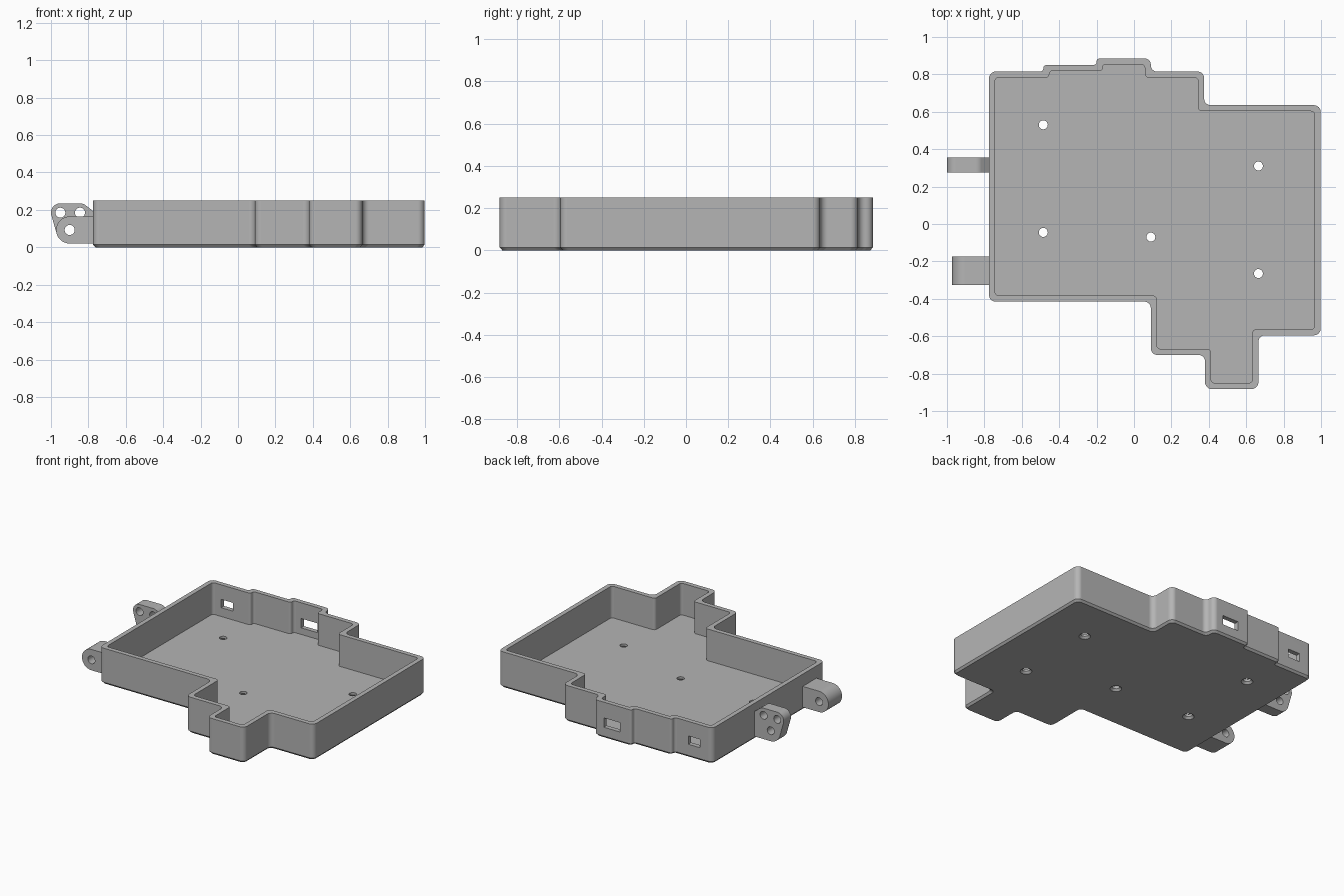
import bpy
import bmesh
from math import cos, sin, tan, pi, radians
from mathutils import Vector, Matrix
from mathutils.geometry import convex_hull_2d

default = bpy.data.objects.get("Cube")
if default:
    bpy.data.objects.remove(default, do_unlink=True)

grey = bpy.data.materials.new("plain grey")
grey.use_nodes = True
colour = (0.46, 0.46, 0.46, 1)
grey.diffuse_color = colour
grey.node_tree.nodes["Principled BSDF"].inputs["Base Color"].default_value = colour


def make_object(name, bm):
    bmesh.ops.recalc_face_normals(bm, faces=bm.faces)
    mesh = bpy.data.meshes.new(name)
    bm.to_mesh(mesh)
    bm.free()
    mesh.materials.append(grey)
    obj = bpy.data.objects.new(name, mesh)
    bpy.context.collection.objects.link(obj)
    return obj


def activate(obj):
    bpy.ops.object.select_all(action='DESELECT')
    obj.select_set(True)
    bpy.context.view_layer.objects.active = obj


def cut(obj, cutter):
    cutter.hide_render = True
    mod = obj.modifiers.new("openings", 'BOOLEAN')
    mod.object = cutter
    mod.operation = 'DIFFERENCE'
    mod.solver = 'EXACT'
    activate(obj)
    bpy.ops.object.modifier_apply(modifier=mod.name)
    bpy.data.objects.remove(cutter, do_unlink=True)


def finish(obj):
    activate(obj)
    bpy.ops.object.shade_smooth_by_angle(angle=radians(32))
    mod = obj.modifiers.new("even normals", 'WEIGHTED_NORMAL')
    mod.keep_sharp = True


def rounded_outline(points, inset, radius, steps=6):
    """Inset a counter-clockwise right-angled outline and fillet its corners."""
    pts = [Vector(p) for p in points]
    n = len(pts)
    moved = []
    for i, p in enumerate(pts):
        a = (p - pts[i - 1]).normalized()
        b = (pts[(i + 1) % n] - p).normalized()
        moved.append(p + inset * (Vector((-a.y, a.x)) + Vector((-b.y, b.x))))
    loop = []
    for i, p in enumerate(moved):
        back, ahead = moved[i - 1] - p, moved[(i + 1) % n] - p
        r = min(radius, 0.47 * back.length, 0.47 * ahead.length)
        u, v = back.normalized(), ahead.normalized()
        centre = p + r * (u + v)
        for k in range(steps + 1):
            t = k / steps * pi / 2
            loop.append(centre - r * (v * cos(t) + u * sin(t)))
    return loop


# Tray shell: chamfered foot, wall, rim and pocket floor
outline = [(-0.775, -0.415), (0.09, -0.415), (0.09, -0.70), (0.38, -0.70),
           (0.38, -0.882), (0.665, -0.882), (0.665, -0.595), (0.998, -0.595),
           (0.998, 0.635), (0.375, 0.635), (0.375, 0.815), (0.09, 0.815),
           (0.09, 0.885), (-0.2, 0.885), (-0.2, 0.85), (-0.485, 0.85),
           (-0.485, 0.815), (-0.775, 0.815)]
bm = bmesh.new()
rings = []
for inset, radius, z in [(0.012, 0.03, 0), (0, 0.035, 0.014), (0, 0.035, 0.25),
                         (0.032, 0.02, 0.25), (0.032, 0.02, 0.03)]:
    rings.append([bm.verts.new((p.x, p.y, z))
                  for p in rounded_outline(outline, inset, radius)])
for low, high in zip(rings, rings[1:]):
    for i in range(len(low)):
        bm.faces.new((low[i - 1], low[i], high[i], high[i - 1]))
bm.faces.new(rings[0][::-1])
bm.faces.new(rings[-1])
tray = make_object("tray", bm)

# Countersunk screw holes in the floor and two windows in the back wall
bm = bmesh.new()
for x, y in [(-0.485, 0.53), (0.665, 0.31), (-0.485, -0.045),
             (0.09, -0.07), (0.665, -0.265)]:
    profile = [(0.037, -0.01), (0.037, 0), (0.024, 0.014), (0.024, 0.06)]
    circles = [[bm.verts.new((x + r * cos(k * pi / 12), y + r * sin(k * pi / 12), z))
                for k in range(24)] for r, z in profile]
    for low, high in zip(circles, circles[1:]):
        for k in range(24):
            bm.faces.new((low[k - 1], low[k], high[k], high[k - 1]))
    bm.faces.new(circles[0][::-1])
    bm.faces.new(circles[-1])
for x, z, width, height in [(-0.633, 0.12, 0.09, 0.058), (-0.05, 0.108, 0.125, 0.065)]:
    bmesh.ops.create_cube(bm, size=1, matrix=Matrix.Translation((x, 0.83, z))
                          @ Matrix.Diagonal((width, 0.2, height, 1)))
cut(tray, make_object("tray_cutter", bm))
finish(tray)


def circle_points(x, z, r, count=32):
    return [Vector((x + r * cos(2 * pi * k / count), z + r * sin(2 * pi * k / count)))
            for k in range(count)]


def prism(name, points, y0, y1):
    bm = bmesh.new()
    front = [bm.verts.new((p[0], y0, p[1])) for p in points]
    back = [bm.verts.new((p[0], y1, p[1])) for p in points]
    bm.faces.new(front)
    bm.faces.new(back[::-1])
    for i in range(len(points)):
        bm.faces.new((front[i - 1], front[i], back[i], back[i - 1]))
    return make_object(name, bm)


def lug(name, lobes, wall_points, holes, y0, y1):
    """Side lug: hull of round lobes and the wall edge, with pin holes along y."""
    cloud = [p for lobe in lobes for p in circle_points(*lobe)]
    cloud += [Vector(p) for p in wall_points]
    obj = prism(name, [cloud[i] for i in convex_hull_2d(cloud)], y0, y1)
    for x, z in holes:
        cut(obj, prism("pin_cutter", circle_points(x, z, 0.027, 24), y0 - 0.05, y1 + 0.05))
    finish(obj)


# Mounting lugs on the right side
pivot = (-0.9, 0.0925)
lug("front_lug", [(*pivot, 0.0725)], [(-0.77, 0.02), (-0.77, 0.165)],
    [pivot], -0.325, -0.175)
lug("back_lug", [(*pivot, 0.0725), (-0.95, 0.185, 0.05), (-0.845, 0.185, 0.05)],
    [(-0.77, 0.02), (-0.77, 0.19)],
    [pivot, (-0.95, 0.185), (-0.845, 0.185)], 0.275, 0.355)
